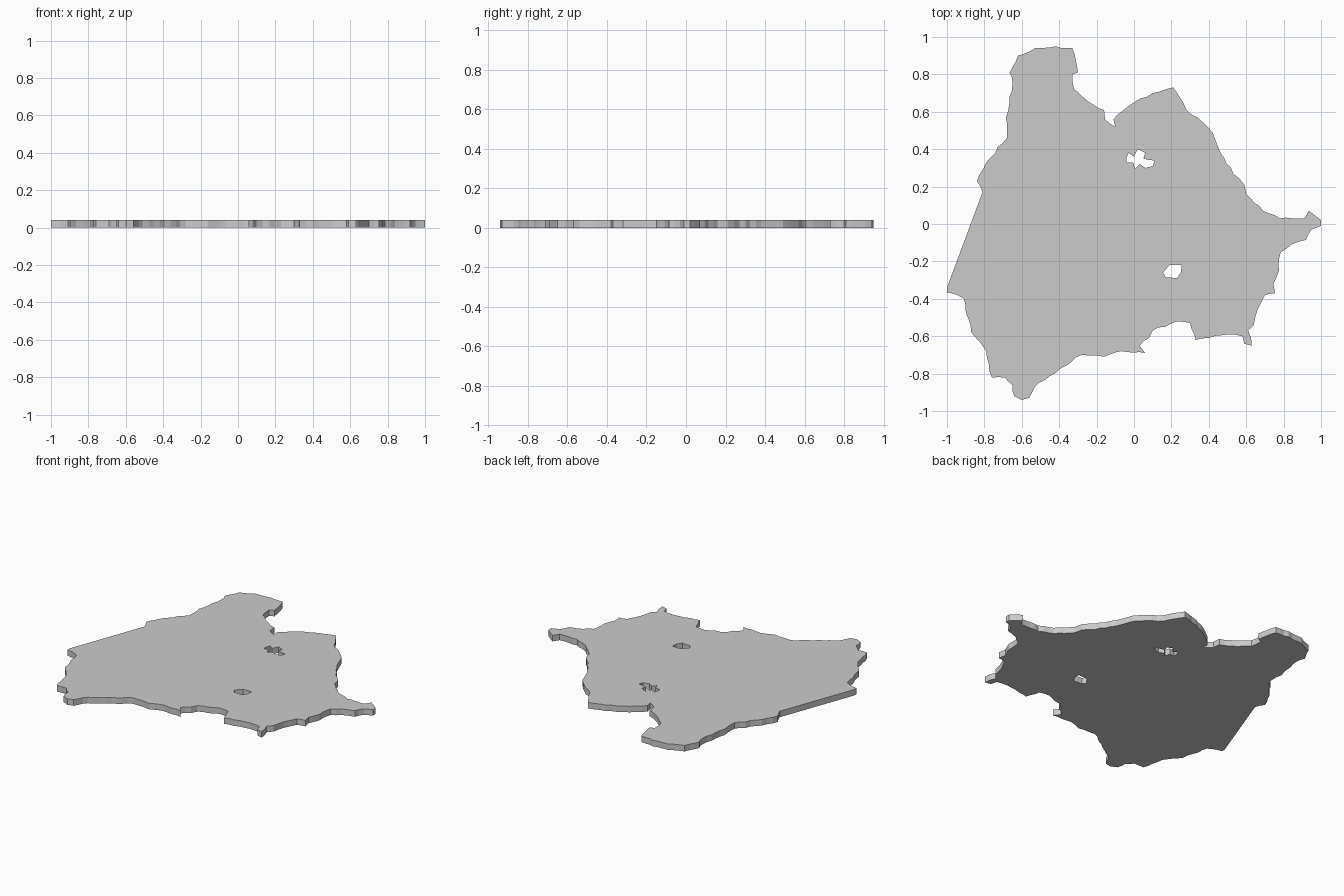
import bpy, random
from mathutils import Vector

if "Cube" in bpy.data.objects:
    bpy.data.objects.remove(bpy.data.objects["Cube"])

random.seed(4)
THICK = 0.04

# Main bends of the coastline, clockwise from the north-west cape
outline = [
    (-.62, .90), (-.53, .94), (-.42, .95), (-.33, .94), (-.30, .81), (-.33, .80),
    (-.32, .72), (-.22, .64), (-.16, .61), (-.155, .56), (-.10, .52), (-.11, .56),
    (0, .65), (.10, .70), (.21, .73), (.28, .61), (.34, .57), (.42, .49), (.45, .41),
    (.53, .27), (.59, .21), (.60, .16), (.69, .07), (.78, .03), (.91, .03), (.935, .07),
    (1, .02), (1, -.01), (.95, -.03), (.92, -.085), (.84, -.11), (.785, -.15),
    (.775, -.25), (.745, -.32), (.755, -.37), (.70, -.38), (.66, -.46), (.64, -.54),
    (.61, -.57), (.63, -.65), (.59, -.64), (.58, -.60), (.50, -.59), (.33, -.62),
    (.30, -.53), (.23, -.52), (.10, -.57), (.08, -.61), (.03, -.65), (.06, -.69),
    (-.07, -.68), (-.16, -.71), (-.28, -.70), (-.39, -.77), (-.51, -.85),
    (-.56, -.93), (-.60, -.94), (-.64, -.92), (-.65, -.86), (-.69, -.82), (-.76, -.82),
    (-.79, -.68), (-.87, -.58), (-.91, -.40), (-1, -.365), (-1, -.34), (-.81, .17),
    (-.84, .23), (-.79, .33), (-.68, .46), (-.685, .57), (-.65, .75), (-.665, .81)]

north_lake = [(-.04, .33), (-.03, .38), (0, .36), (.02, .40), (.06, .38), (.05, .35),
              (.11, .34), (.10, .31), (.06, .30), (.03, .32), (.005, .295), (-.005, .33)]
south_lake = [(.155, -.26), (.19, -.22), (.255, -.22), (.25, -.26), (.23, -.29), (.17, -.285)]


def roughen(points, step=0.035, amount=0.006):
    """Split each stretch into short pieces nudged sideways, like a ragged coast."""
    result = []
    for i, p in enumerate(points):
        a, b = Vector(p), Vector(points[(i + 1) % len(points)])
        d = b - a
        result.append(a)
        if d.length > 0.4:          # the ruled straight border stays straight
            continue
        n = max(1, round(d.length / step))
        side = Vector((-d.y, d.x)).normalized()
        for k in range(1, n):
            result.append(a + d * k / n + side * random.uniform(-amount, amount))
    return result


# Land slab: filled flat curve with the lakes as inner loops
curve = bpy.data.curves.new("land_slab", 'CURVE')
curve.dimensions = '2D'
curve.fill_mode = 'BOTH'
curve.extrude = THICK / 2
for loop in (roughen(outline), roughen(north_lake, 0.03, 0.004), roughen(south_lake, 0.03, 0.004)):
    spline = curve.splines.new('POLY')
    spline.points.add(len(loop) - 1)
    for sp, co in zip(spline.points, loop):
        sp.co = (max(-1, min(1, co.x)), co.y, 0, 1)
    spline.use_cyclic_u = True

land = bpy.data.objects.new("land_slab", curve)
land.location.z = THICK / 2
bpy.context.collection.objects.link(land)
bpy.context.view_layer.objects.active = land
land.select_set(True)
bpy.ops.object.convert(target='MESH')
bpy.ops.object.shade_flat()
